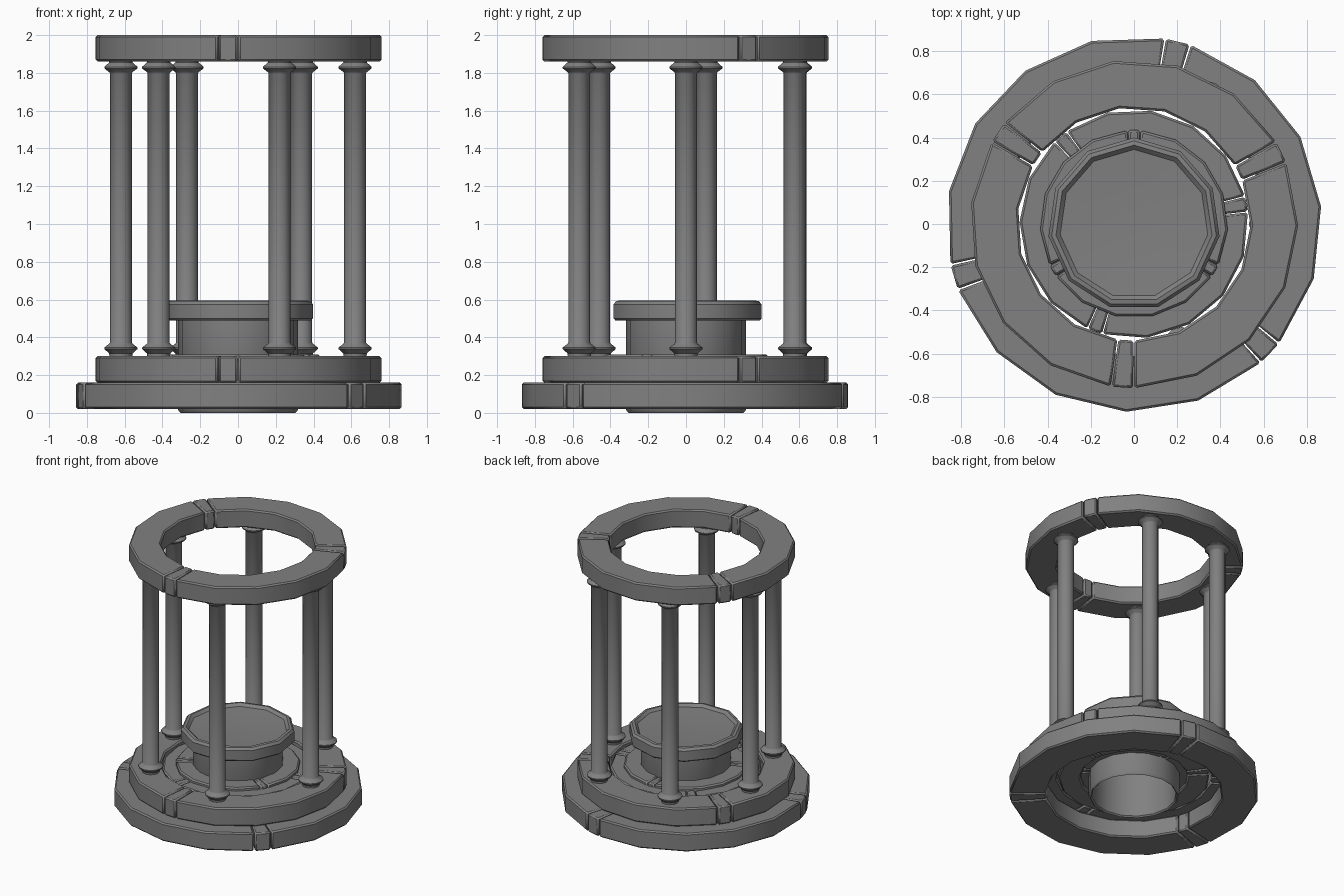
import bpy
import bmesh
from math import cos, sin, radians, tau

cube = bpy.data.objects.get("Cube")
if cube:
    bpy.data.objects.remove(cube, do_unlink=True)

stone = bpy.data.materials.new("grey_stone")
stone.use_nodes = True
GREY = (0.22, 0.22, 0.22, 1)
stone.diffuse_color = GREY
stone.node_tree.nodes["Principled BSDF"].inputs["Base Color"].default_value = GREY


def finish(name, bm, bevel=0.0, angle=30):
    bmesh.ops.recalc_face_normals(bm, faces=bm.faces[:])
    mesh = bpy.data.meshes.new(name)
    bm.to_mesh(mesh)
    bm.free()
    obj = bpy.data.objects.new(name, mesh)
    bpy.context.collection.objects.link(obj)
    mesh.materials.append(stone)
    if bevel:
        mod = obj.modifiers.new("worn_edges", 'BEVEL')
        mod.width = bevel
        mod.segments = 1
        mod.limit_method = 'ANGLE'
        mod.angle_limit = radians(40)
    bpy.ops.object.select_all(action='DESELECT')
    obj.select_set(True)
    bpy.context.view_layer.objects.active = obj
    bpy.ops.object.shade_smooth_by_angle(angle=radians(angle))
    return obj


def add_arc(bm, centre, half, steps, r_in, r_out, z0, z1):
    """Closed curved block, spanning an angle about the z axis."""
    loops = []
    for i in range(steps + 1):
        a = radians(centre - half + 2 * half * i / steps)
        loops.append([bm.verts.new((r * cos(a), r * sin(a), z))
                      for r, z in ((r_in, z0), (r_out, z0), (r_out, z1), (r_in, z1))])
    for p, q in zip(loops, loops[1:]):
        for k in range(4):
            n = (k + 1) % 4
            bm.faces.new((p[k], p[n], q[n], q[k]))
    bm.faces.new(loops[0])
    bm.faces.new(loops[-1])


def stone_ring(name, r_in, r_out, z0, z1, turn):
    """Three long curved stones with a narrow keystone between each pair."""
    bm = bmesh.new()
    for k in range(3):
        key = turn + 120 * k
        add_arc(bm, key, 3.7, 1, r_in, r_out, z0, z1)
        add_arc(bm, key + 60, 55.8, 5, r_in, r_out, z0, z1)
    return finish(name, bm, bevel=0.01)


def lathe(name, profile, sides, at=(0, 0), turn=90, angle=30):
    """Revolve (radius, height) points; a zero radius closes to a point."""
    bm = bmesh.new()
    loops = []
    for r, z in profile:
        if r == 0:
            loops.append([bm.verts.new((*at, z))] * sides)
        else:
            loops.append([bm.verts.new((at[0] + r * cos(radians(turn) + tau * i / sides),
                                        at[1] + r * sin(radians(turn) + tau * i / sides), z))
                          for i in range(sides)])
    for p, q in zip(loops, loops[1:]):
        for i in range(sides):
            j = (i + 1) % sides
            bm.faces.new(dict.fromkeys((p[i], p[j], q[j], q[i])))
    return finish(name, bm, angle=angle)


# Stepped base rings and the crown ring
stone_ring("base_ring", 0.615, 0.87, 0.02, 0.16, 76.5)
stone_ring("step_ring", 0.54, 0.76, 0.16, 0.30, 26)
stone_ring("floor_ring", 0.375, 0.53, 0.145, 0.285, 10)
stone_ring("pedestal_foot_ring", 0.305, 0.435, 0.17, 0.31, 90)
stone_ring("crown_ring", 0.54, 0.76, 1.86, 2.0, 26)

# Hollow pedestal with a shallow dished top
lathe("pedestal_column", [(0.295, 0.50), (0.295, 0.01), (0.305, 0), (0.317, 0.015),
                          (0.317, 0.50)], 16, angle=40)
lathe("pedestal_cap", [(0, 0.49), (0.39, 0.49), (0.40, 0.50), (0.40, 0.575),
                       (0.385, 0.592), (0.365, 0.595), (0.345, 0.575), (0.2, 0.567),
                       (0, 0.562)], 11, angle=35)

# Six pillars, each with a flared collar at both ends
half_profile = [(0.06, 0.29), (0.062, 0.315), (0.088, 0.338), (0.088, 0.346),
                (0.062, 0.366), (0.058, 0.372)]
pillar_profile = half_profile + [(r, 2.17 - z) for r, z in reversed(half_profile)]
pillar_profile = [(0, 0.29)] + pillar_profile + [(0, 1.88)]
spots = [(0.62, 0), (0.335, 0.575), (-0.27, 0.58),
         (-0.62, 0.105), (-0.42, -0.46), (0.22, -0.565)]
for n, spot in enumerate(spots, 1):
    lathe(f"pillar_{n}", pillar_profile, 12, at=spot, angle=35)
